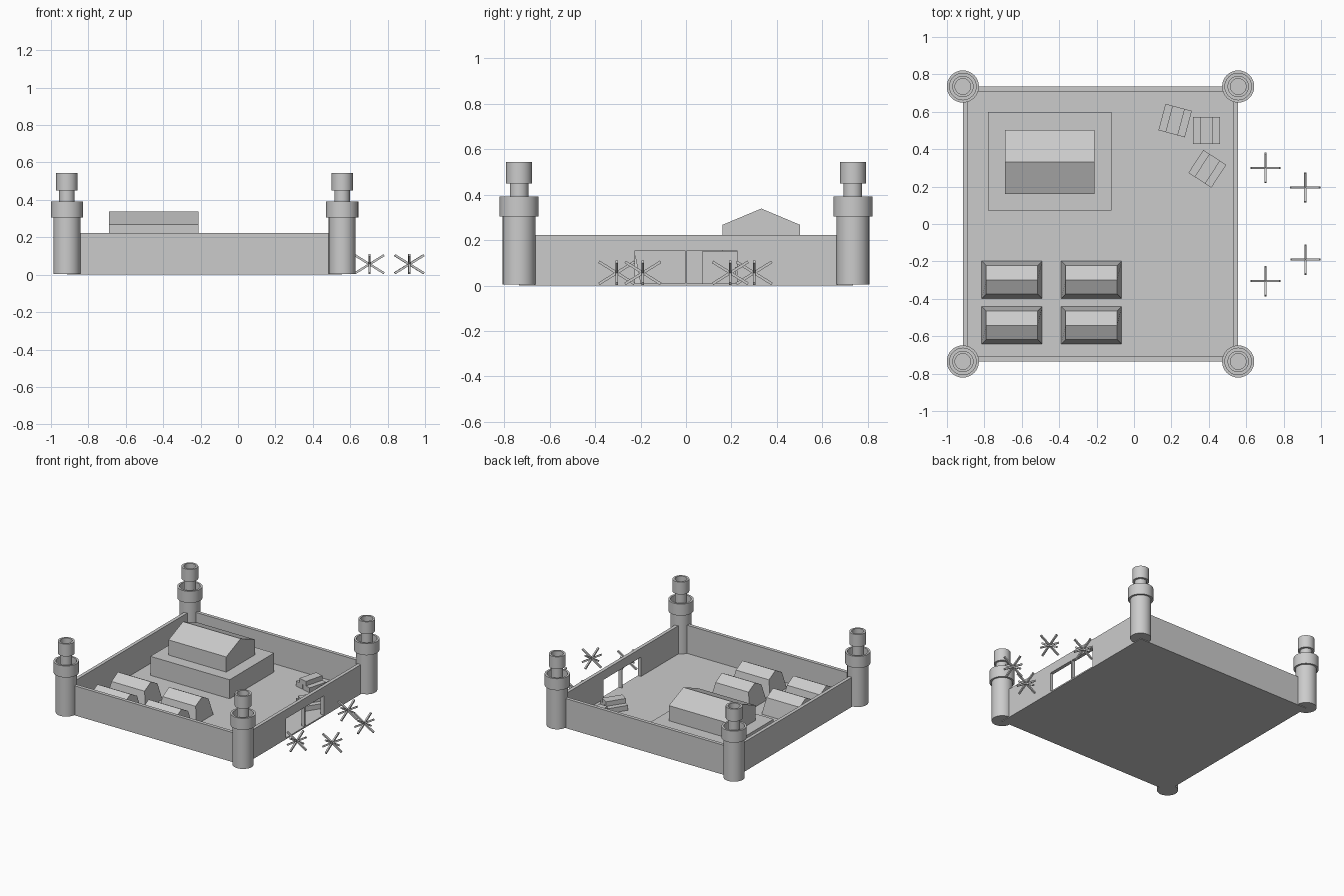
import bpy, bmesh, math
from mathutils import Matrix, Vector

if "Cube" in bpy.data.objects:
    bpy.data.objects.remove(bpy.data.objects["Cube"])


def finish(name, bm):
    bmesh.ops.recalc_face_normals(bm, faces=bm.faces)
    me = bpy.data.meshes.new(name)
    bm.to_mesh(me)
    bm.free()
    ob = bpy.data.objects.new(name, me)
    bpy.context.collection.objects.link(ob)
    return ob


def add_box(bm, x0, x1, y0, y1, z0, z1, mat=Matrix()):
    m = (mat @ Matrix.Translation(((x0 + x1) / 2, (y0 + y1) / 2, (z0 + z1) / 2))
         @ Matrix.Diagonal((x1 - x0, y1 - y0, z1 - z0, 1)))
    bmesh.ops.create_cube(bm, size=1, matrix=m)


def boxes(name, items, mat=Matrix()):
    bm = bmesh.new()
    for b in items:
        add_box(bm, *b, mat)
    return finish(name, bm)


def gabled(name, x0, x1, y0, y1, z0, eave, ridge, inset=0.0):
    """Gabled body whose walls lean in by inset up to the eaves."""
    bm = bmesh.new()
    i, ym = inset, (y0 + y1) / 2

    def ring(d, z):
        return [bm.verts.new(p) for p in ((x0 + d, y0 + d, z), (x1 - d, y0 + d, z),
                                          (x1 - d, y1 - d, z), (x0 + d, y1 - d, z))]
    a, b = ring(0, z0), ring(i, eave)
    r0, r1 = bm.verts.new((x0 + i, ym, ridge)), bm.verts.new((x1 - i, ym, ridge))
    bm.faces.new(a)
    for k in (0, 2):
        bm.faces.new((a[k], a[k + 1], b[k + 1], b[k]))
    bm.faces.new((a[1], a[2], b[2], r1, b[1]))
    bm.faces.new((a[3], a[0], b[0], r0, b[3]))
    bm.faces.new((b[0], b[1], r1, r0))
    bm.faces.new((b[2], b[3], r0, r1))
    return finish(name, bm)


XL, XR, Y, T, H = -0.915, 0.557, 0.735, 0.026, 0.222
GATE_Y, GATE_Z = 0.233, 0.162

# Floor slab and perimeter walls with gate opening on the right side
boxes("floor", [(XL, XR, -Y, Y, 0, 0.01)])
boxes("front_wall", [(XL, XR, -Y, -Y + T, 0.005, H)])
boxes("back_wall", [(XL, XR, Y - T, Y, 0.005, H)])
boxes("left_wall", [(XL, XL + T, -Y + T, Y - T, 0.005, H)])
boxes("gate_wall", [(XR - T, XR, -Y + T, -GATE_Y, 0.005, H),
                    (XR - T, XR, GATE_Y, Y - T, 0.005, H),
                    (XR - T, XR, -GATE_Y, GATE_Y, GATE_Z, H)])

# Gate frame with centre post
F = 0.009
boxes("gate_frame", [(XR - T, XR, -GATE_Y, -GATE_Y + F, 0.01, GATE_Z),
                     (XR - T, XR, GATE_Y - F, GATE_Y, 0.01, GATE_Z),
                     (XR - T, XR, -F / 2, F / 2, 0.01, GATE_Z),
                     (XR - T, XR, -GATE_Y, GATE_Y, GATE_Z - 0.007, GATE_Z)])

# Corner watchtowers, turned from one profile
profile = [(0, .005), (.072, .005), (.072, .305), (.086, .305), (.086, .392),
           (.071, .392), (.071, .34), (.041, .34), (.041, .45), (.057, .45),
           (.057, .543), (.042, .543), (.042, .49), (0, .49)]
for x in (XL, XR):
    for y in (-Y, Y):
        bm = bmesh.new()
        vs = [bm.verts.new((r, 0, z)) for r, z in profile]
        es = [bm.edges.new(p) for p in zip(vs, vs[1:])]
        bmesh.ops.spin(bm, geom=vs + es, cent=(0, 0, 0), axis=(0, 0, 1),
                       angle=math.tau, steps=32, use_duplicate=False)
        bmesh.ops.remove_doubles(bm, verts=bm.verts, dist=1e-4)
        tower = finish("watchtower", bm)
        tower.location = (x, y, 0)
        bpy.ops.object.select_all(action='DESELECT')
        tower.select_set(True)
        bpy.context.view_layer.objects.active = tower
        bpy.ops.object.shade_smooth_by_angle(angle=math.radians(35))

# Main hall on its platform
boxes("hall_platform", [(-0.78, -0.12, 0.072, 0.60, 0.005, 0.153)])
gabled("main_hall", -0.69, -0.21, 0.16, 0.503, 0.15, 0.267, 0.339)

# Tents
for x in (-0.815, -0.39):
    for y in (-0.643, -0.40):
        gabled("tent", x, x + 0.325, y, y + 0.203, 0.005, 0.132, 0.174, 0.025)

# Stacks of three long crates
for x, y, a in ((0.22, 0.553, -15), (0.388, 0.50, 0), (0.392, 0.295, -33)):
    m = Matrix.Translation((x, y, 0.01)) @ Matrix.Rotation(math.radians(a), 4, 'Z')
    boxes("crate_stack", [(-0.073, -0.005, -0.073, 0.073, 0, 0.037),
                          (0.005, 0.073, -0.073, 0.073, 0, 0.037),
                          (-0.034, 0.034, -0.073, 0.073, 0.037, 0.072)], m)

# Anti-vehicle barriers: two crossed pairs of beams
for x, y in ((0.703, 0.30), (0.915, 0.195), (0.917, -0.19), (0.703, -0.305)):
    bm = bmesh.new()
    for d in ((1, 0, .62), (1, 0, -.62), (0, 1, .62), (0, 1, -.62)):
        rot = Vector(d).to_track_quat('Z', 'Y').to_matrix().to_4x4()
        m = Matrix.Translation((x, y, 0.056)) @ rot
        add_box(bm, -0.006, 0.006, -0.006, 0.006, -0.092, 0.092, m)
    finish("barrier", bm)
